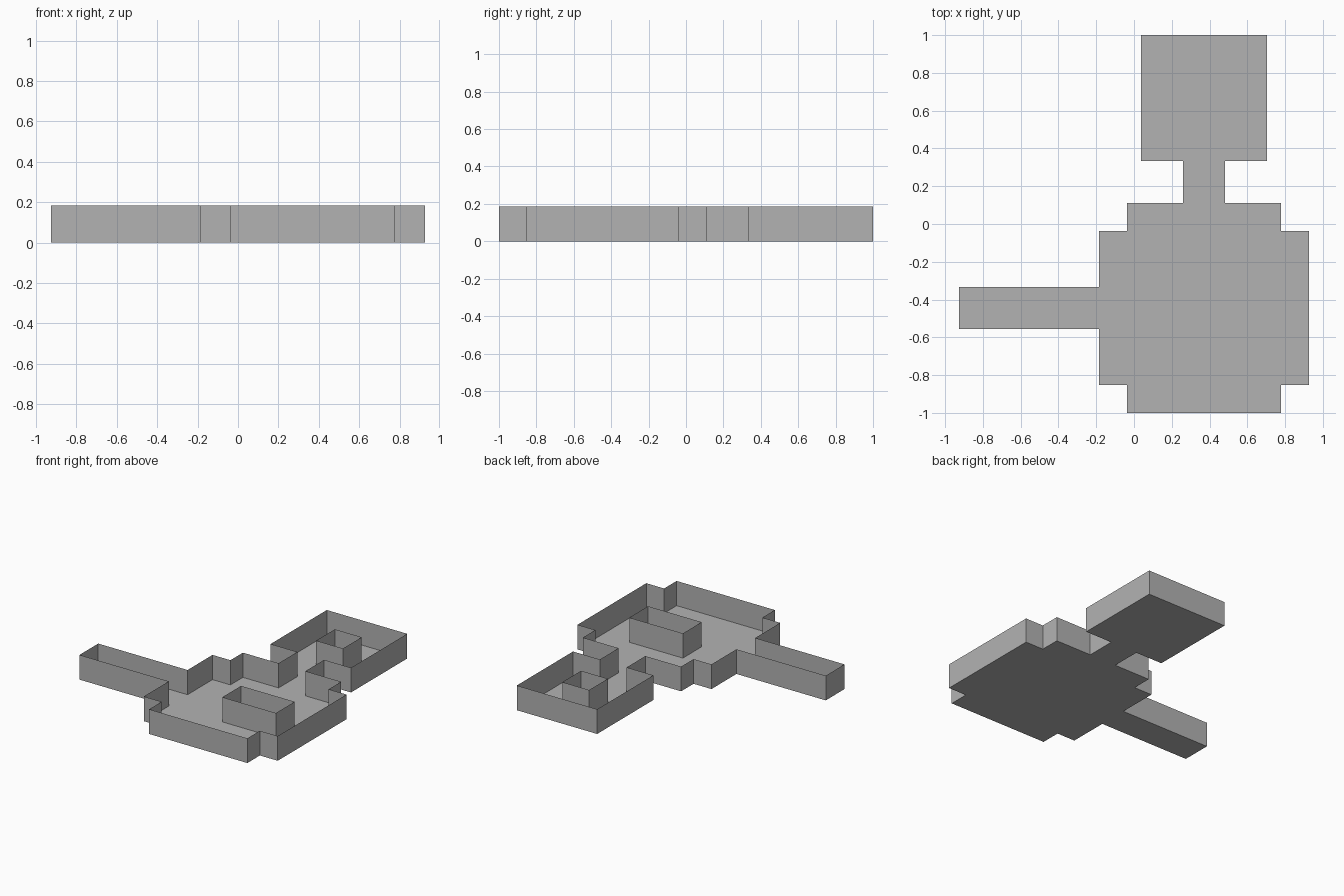
import bpy
import bmesh

if "Cube" in bpy.data.objects:
    bpy.data.objects.remove(bpy.data.objects["Cube"])

U = 2 / 54          # one plan unit
H = 5 * U           # wall height

grey = bpy.data.materials.new("plain grey")
grey.diffuse_color = (0.45, 0.45, 0.45, 1)
grey.use_nodes = True
grey.node_tree.nodes["Principled BSDF"].inputs["Base Color"].default_value = grey.diffuse_color

# floor plan outline, counter-clockwise, in plan units
PLAN = [(-1, -27), (21, -27), (21, -23), (25, -23), (25, -1), (21, -1), (21, 3),
        (13, 3), (13, 9), (19, 9), (19, 27), (1, 27), (1, 9), (7, 9), (7, 3),
        (-1, 3), (-1, -1), (-5, -1), (-5, -9), (-25, -9), (-25, -15), (-5, -15),
        (-5, -23), (-1, -23)]


def finish(name, bm):
    mesh = bpy.data.meshes.new(name)
    bm.to_mesh(mesh)
    bm.free()
    mesh.materials.append(grey)
    obj = bpy.data.objects.new(name, mesh)
    bpy.context.collection.objects.link(obj)
    return obj


def wall_loop(name, outline):
    """Thin upright walls along a closed outline."""
    bm = bmesh.new()
    low = [bm.verts.new((x * U, y * U, 0)) for x, y in outline]
    high = [bm.verts.new((x * U, y * U, H)) for x, y in outline]
    for i in range(len(outline)):
        j = (i + 1) % len(outline)
        bm.faces.new((low[i], low[j], high[j], high[i]))
    return finish(name, bm)


def rectangle(x0, x1, y0, y1):
    return [(x0, y0), (x1, y0), (x1, y1), (x0, y1)]


# floor: overlap-free rectangles that fill the plan
bm = bmesh.new()
for area in [(-1, 21, -27, -23), (-5, 25, -23, -1), (-1, 21, -1, 3),
             (7, 13, 3, 9), (1, 19, 9, 27), (-25, -5, -15, -9)]:
    bm.faces.new([bm.verts.new((x * U, y * U, 0)) for x, y in rectangle(*area)])
finish("floor", bm)

# outer walls of the rooms and passages
wall_loop("outer_walls", PLAN)

# open-topped blocks inside the two rooms
wall_loop("large_room_block", rectangle(7, 19, -15, -9))
wall_loop("small_room_block", rectangle(7, 13, 15, 21))
